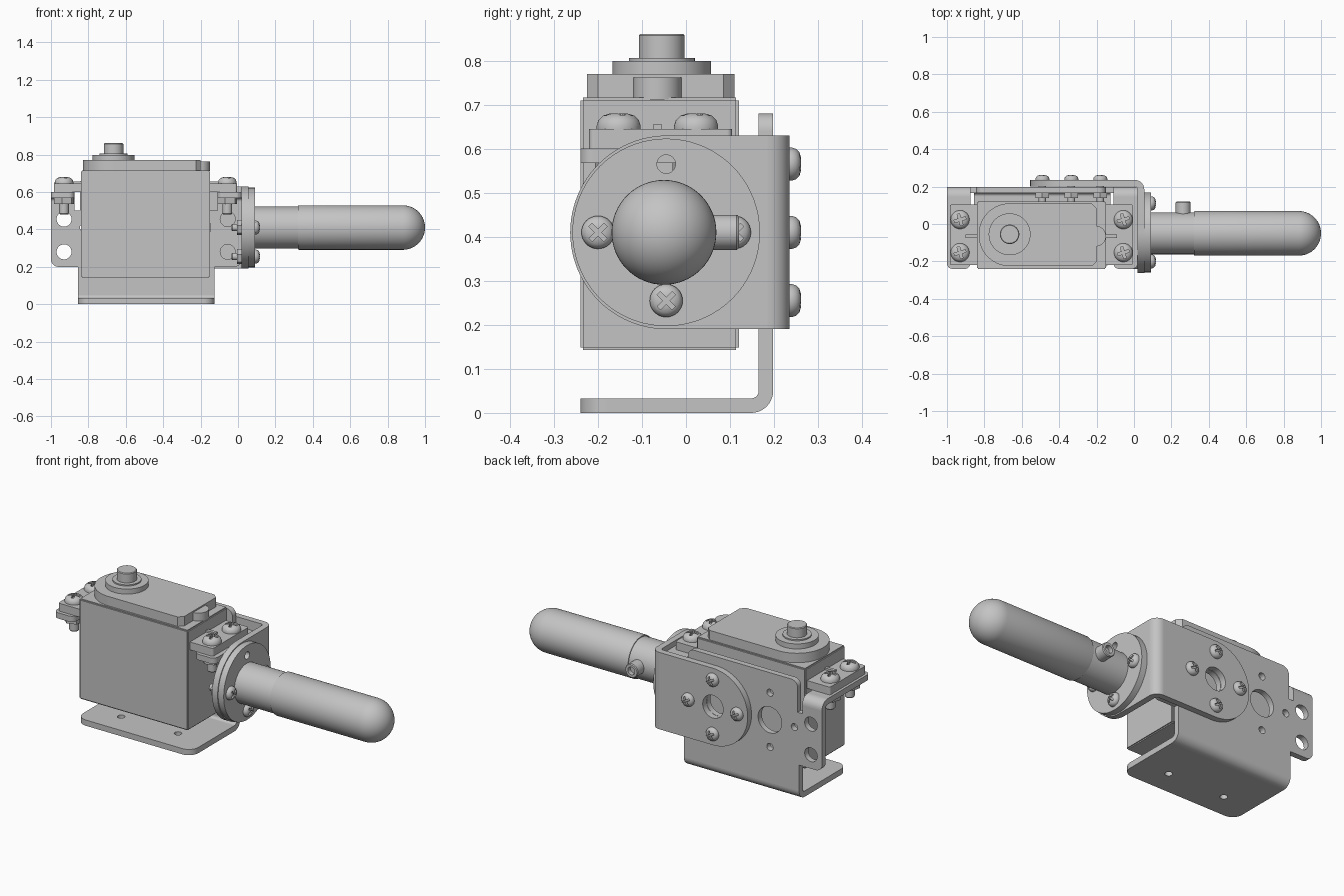
import bpy, bmesh, math
from mathutils import Vector, Matrix

if "Cube" in bpy.data.objects:
    bpy.data.objects.remove(bpy.data.objects["Cube"], do_unlink=True)

grey = bpy.data.materials.new("plain grey")
grey.use_nodes = True
grey.diffuse_color = (0.55, 0.55, 0.55, 1)
grey.node_tree.nodes["Principled BSDF"].inputs["Base Color"].default_value = grey.diffuse_color


def add_object(name, data):
    ob = bpy.data.objects.new(name, data)
    bpy.context.collection.objects.link(ob)
    return ob


def finish(name, bm):
    """Turn a bmesh into a shaded, coloured object."""
    bmesh.ops.remove_doubles(bm, verts=bm.verts, dist=1e-5)
    bmesh.ops.recalc_face_normals(bm, faces=bm.faces)
    me = bpy.data.meshes.new(name)
    bm.to_mesh(me)
    bm.free()
    me.materials.append(grey)
    me.shade_smooth()
    me.set_sharp_from_angle(angle=math.radians(32))
    return add_object(name, me)


def evaluated_mesh(ob):
    bpy.context.view_layer.update()
    dg = bpy.context.evaluated_depsgraph_get()
    return bpy.data.meshes.new_from_object(ob.evaluated_get(dg), depsgraph=dg)


def rounded(points, steps=24):
    """Outline whose corners (u, v, radius) are filleted."""
    out = []
    for i, corner in enumerate(points):
        p = Vector(corner[:2])
        r = corner[2] if len(corner) > 2 else 0
        if not r:
            out.append(p)
            continue
        a = (Vector(points[i - 1][:2]) - p).normalized()
        b = (Vector(points[(i + 1) % len(points)][:2]) - p).normalized()
        half = math.acos(a.dot(b)) / 2
        c = p + (a + b).normalized() * r / math.sin(half)
        start, end = (p + d * r / math.tan(half) - c for d in (a, b))
        first = math.atan2(start.y, start.x)
        sweep = math.remainder(math.atan2(end.y, end.x) - first, math.tau)
        for k in range(steps + 1):
            t = first + sweep * k / steps
            out.append(c + Vector((math.cos(t), math.sin(t))) * r)
    return out


def circle(u, v, r, n=40):
    return [Vector((u + r * math.cos(k * math.tau / n), v + r * math.sin(k * math.tau / n)))
            for k in range(n)]


def quarter_ring(u, v, inner, outer, start, n=10):
    angles = [math.radians(start + 90 * k / n) for k in range(n + 1)]
    ring = [(outer, a) for a in angles] + [(inner, a) for a in reversed(angles)]
    return [Vector((u + r * math.cos(a), v + r * math.sin(a))) for r, a in ring]


def sheet(name, plane, low, high, outline, holes=()):
    """Flat plate with round holes, drawn in a plane and extruded along its normal."""
    cu = bpy.data.curves.new(name, "CURVE")
    cu.dimensions = "2D"
    cu.fill_mode = "BOTH"
    cu.extrude = (high - low) / 2
    for loop in [outline] + [circle(*h) for h in holes]:
        sp = cu.splines.new("POLY")
        sp.points.add(len(loop) - 1)
        for pt, co in zip(sp.points, loop):
            pt.co = (co[0], co[1], 0, 1)
        sp.use_cyclic_u = True
    helper = add_object("helper", cu)
    me = evaluated_mesh(helper)
    bpy.data.objects.remove(helper)
    bm = bmesh.new()
    bm.from_mesh(me)
    mid = (low + high) / 2
    for vert in bm.verts:
        u, v, w = vert.co
        w += mid
        vert.co = {"XY": (u, v, w), "XZ": (u, w, v), "YZ": (w, u, v)}[plane]
    return finish(name, bm)


def lathe(name, profile, loc, axis, seg=48):
    """Turned part: profile of (radius, height) along an axis."""
    bm = bmesh.new()
    vs = [bm.verts.new((r, 0, h)) for r, h in profile]
    es = [bm.edges.new(pair) for pair in zip(vs, vs[1:])]
    bmesh.ops.spin(bm, geom=vs + es, axis=(0, 0, 1), cent=(0, 0, 0),
                   angle=math.tau, steps=seg, use_merge=True)
    bm.transform(Matrix.Translation(loc) @ Vector(axis).to_track_quat("Z", "Y").to_matrix().to_4x4())
    return finish(name, bm)


def box(name, lo, hi, bevel=0):
    bm = bmesh.new()
    bmesh.ops.create_cube(bm, size=1)
    lo, hi = Vector(lo), Vector(hi)
    bm.transform(Matrix.Translation((lo + hi) / 2) @ Matrix.Diagonal((*(hi - lo), 1)))
    if bevel:
        bmesh.ops.bevel(bm, geom=bm.edges[:], offset=bevel, segments=2, affect="EDGES")
    return finish(name, bm)


def rect(u0, v0, u1, v1, r):
    return rounded([(u0, v0, r), (u1, v0, r), (u1, v1, r), (u0, v1, r)])


# Shared cross-head screw and hex nut meshes
blank = lathe("screw_blank", [(0, .036), (.02, .035), (.036, .03), (.046, .02), (.05, .008),
                              (.05, 0), (.026, 0), (.026, -.16), (.022, -.165), (0, -.165)],
              (0, 0, 0), (0, 0, 1), 32)
slots = [box("slot_cutter", (-a, -b, .016), (a, b, .06)) for a, b in ((.032, .007), (.007, .032))]
for slot in slots:
    slot.hide_render = True
    mod = blank.modifiers.new("slot", "BOOLEAN")
    mod.operation, mod.object, mod.solver = "DIFFERENCE", slot, "EXACT"
screw_mesh = evaluated_mesh(blank)
screw_mesh.set_sharp_from_angle(angle=math.radians(32))
hexagon = sheet("nut_blank", "XY", -.035, 0, circle(0, 0, .055, 6), [(0, 0, .025)])
nut_mesh = hexagon.data
for ob in slots + [blank, hexagon]:
    bpy.data.objects.remove(ob)


def fastener(name, loc, axis, size, grip, turn):
    """Screw with its head seated at loc and a nut behind the clamped plates."""
    axis = Vector(axis)
    rot = axis.to_track_quat("Z", "Y").to_matrix().to_4x4() @ Matrix.Rotation(turn, 4, "Z")
    for part, mesh, back in (("screw", screw_mesh, 0), ("nut", nut_mesh, grip)):
        ob = add_object(name + "_" + part, mesh)
        ob.matrix_world = (Matrix.Translation(Vector(loc) - axis * back) @ rot
                           @ Matrix.Scale(size, 4))


# Servo body, gear cover and output shaft
box("servo_body", (-.84, -.24, .143), (-.15, .12, .716), .006)
sheet("gear_cover", "XY", .71, .77,
      rounded([(-.83, -.225, .165), (-.225, -.225), (-.2, -.2), (-.2, .085), (-.225, .11),
               (-.83, .11, .165)]))
lathe("cover_end_boss", [(0, 0), (.055, 0), (.055, .05), (0, .05)], (-.205, -.065, .712), (0, 0, 1))
lathe("output_shaft", [(.112, 0), (.112, .03), (.075, .03), (.075, .037), (.052, .037),
                       (.052, .088), (.048, .092), (0, .092)], (-.665, -.055, .769), (0, 0, 1))

# Servo ears with stiffening ribs, screws and nuts
for side, x0, x1, sx in (("right", -.985, -.83, -.93), ("left", -.16, -.005, -.057)):
    sheet(side + "_ear", "XY", .6, .645, rect(x0, -.22, x1, .105, .012))
    inner = x1 if side == "right" else x0
    box(side + "_ear_rib", (inner - .07, -.074, .645), (inner + .07, -.056, .656))
    for k, y in enumerate((.023, -.153)):
        fastener(f"{side}_ear_{k}", (sx, y, .645), (0, 0, 1), 1, .075, .3)

# Base bracket: back plate with side columns, foot and ear flanges
ring = .155
column_holes = [(x, z, .04) for x in (-.93, -.055) for z in (.28, .455)]
hub_holes = [(-.67, .41, .075), (-.335, .41, .065)] + [
    (-.67 + dx, .41 + dz, .02) for dx, dz in ((0, ring), (0, -ring), (-ring, 0))]
sheet("base_back_plate", "XZ", .165, .198, rounded(
    [(-.855, .05), (-.125, .05), (-.125, .2), (.02, .2, .04), (.02, .55), (-.11, .55), (-.11, .5),
     (-.15, .5), (-.15, .68, .04), (-.845, .68, .04), (-.845, .5), (-.875, .5), (-.875, .55),
     (-1, .55), (-1, .2, .04), (-.855, .2)]), column_holes + hub_holes)
sheet("base_foot", "XY", 0, .033,
      rounded([(-.855, .148), (-.855, -.24, .06), (-.125, -.24, .06), (-.125, .148)]),
      [(-.67, -.1, .02), (-.31, -.1, .02)])
sheet("base_foot_bend", "YZ", -.855, -.125, quarter_ring(.148, .05, .017, .05, 270))
for side, x0, x1 in (("right", -1, -.875), ("left", -.11, .02)):
    sheet(side + "_flange", "XY", .567, .6,
          rounded([(x0, .148), (x0, -.24, .03), (x1, -.24, .03), (x1, .148)]))
    sheet(side + "_flange_bend", "YZ", x0, x1, quarter_ring(.148, .55, .017, .05, 0))

# Swing arm bracket: two rounded plates joined by a bend
sheet("arm_back_plate", "XZ", .2, .235, rounded(
    [(.005, .19), (.005, .63), (-.555, .63, .2199), (-.555, .19, .2199)]), [(-.335, .41, .065)])
sheet("arm_end_plate", "YZ", .02, .055, rounded(
    [(.185, .19), (.185, .63), (-.263, .63, .2199), (-.263, .19, .2199)]), [(-.045, .565, .021)])
sheet("arm_bend", "XY", .19, .63, quarter_ring(.005, .185, .015, .05, 0))
for k, (dx, dz) in enumerate(((0, ring), (0, -ring), (ring, 0), (-ring, 0))):
    fastener(f"arm_{k}", (-.335 + dx, .235, .41 + dz), (0, 1, 0), .75, .07, .5)

# Handle flange, grip and clamping screw
sheet("handle_flange", "YZ", .055, .09, circle(-.045, .41, .213, 72), [(-.045, .565, .021)])
for k, (dy, dz) in enumerate(((-ring, 0), (0, -ring), (ring, 0))):
    fastener(f"flange_{k}", (.09, -.045 + dy, .41 + dz), (1, 0, 0), .75, .07, math.pi / 4)
dome = [(.119 * math.cos(a), .881 + .119 * math.sin(a))
        for a in (math.pi / 2 * k / 14 for k in range(15))]
dome[-1] = (0, 1)
lathe("handle_grip", [(0, .08), (.112, .08), (.112, .32), (.117, .32), (.119, .326)] + dome,
      (0, -.05, .41), (1, 0, 0), 64)
lathe("clamp_screw", [(0, 0), (.04, 0), (.04, .075), (.036, .08), (.022, .08), (.022, .055), (0, .055)],
      (.263, .04, .41), (0, 1, 0), 32)
